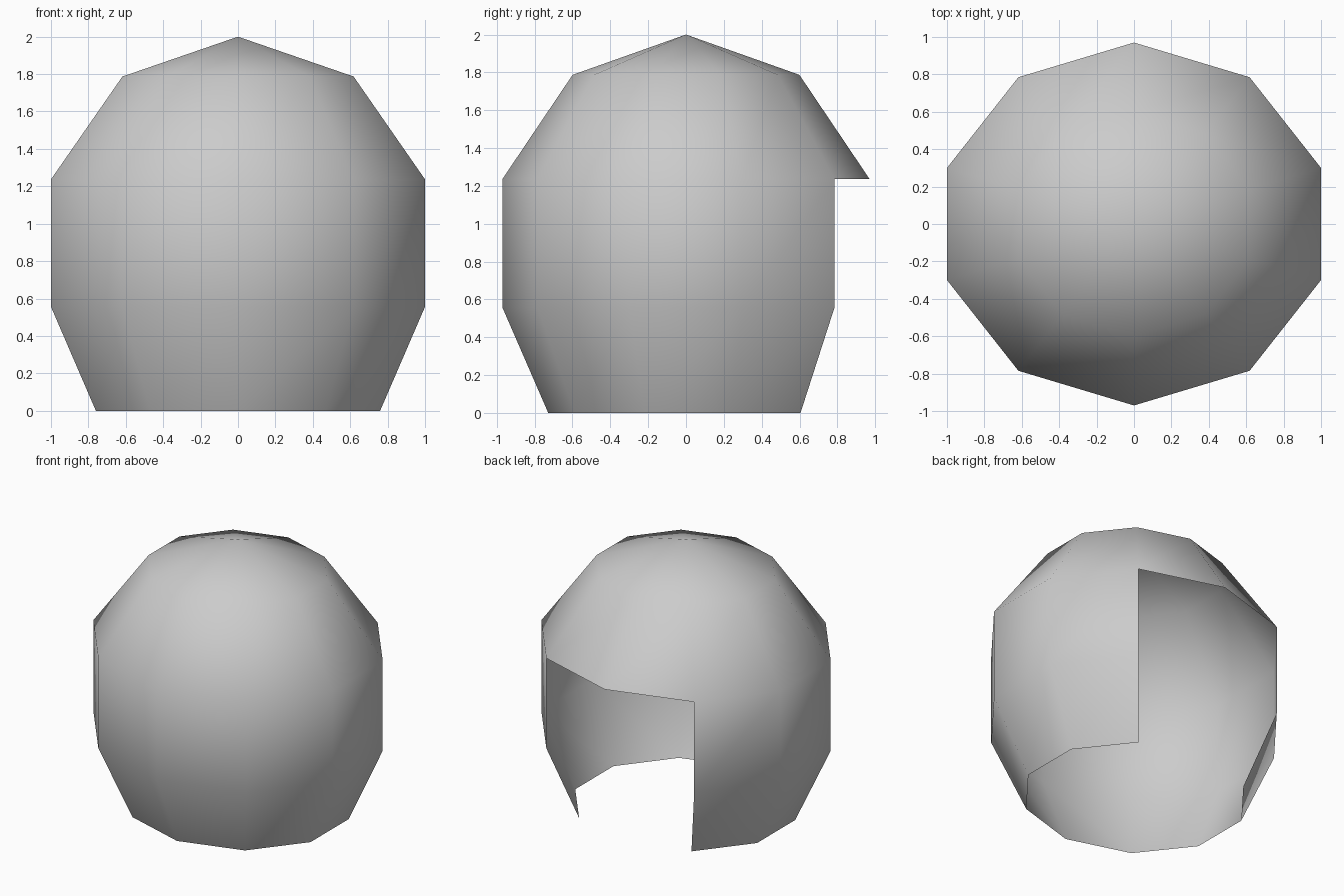
import bpy
import bmesh
from math import sin, cos, pi

if "Cube" in bpy.data.objects:
    bpy.data.objects.remove(bpy.data.objects["Cube"])

SIDES = 10
RX, RY = 1.0515, 0.97      # widest ring, corner radii (a corner points straight back)
# rings from top to bottom: height, scale, y shift
RINGS = [(1.787, 0.618, 0.0), (1.237, 1.0, 0.0), (0.556, 1.0, 0.0), (0.0, 0.76, 0.009)]

bm = bmesh.new()


def ring(z, scale, shift):
    """Ten-sided ring; index 0 is the corner at the middle of the back."""
    return [bm.verts.new((RX * scale * sin(2 * pi * i / SIDES),
                          RY * scale * cos(2 * pi * i / SIDES) + shift, z))
            for i in range(SIDES)]


# Domed crown
rings = [ring(*r) for r in RINGS]
top = bm.verts.new((0, 0, 2.0))
for i in range(SIDES):
    bm.faces.new((top, rings[0][(i + 1) % SIDES], rings[0][i]))

# Side walls, leaving the two rear columns open below the widest ring
for level, (upper, lower) in enumerate(zip(rings, rings[1:])):
    for i in range(SIDES):
        if level > 0 and i in (0, SIDES - 1):
            continue
        j = (i + 1) % SIDES
        bm.faces.new((upper[i], upper[j], lower[j], lower[i]))

# Remove the unused corners of the rear opening
bmesh.ops.delete(bm, geom=[v for v in bm.verts if not v.link_faces], context='VERTS')
bmesh.ops.recalc_face_normals(bm, faces=bm.faces[:])
if sum(f.normal.dot(f.calc_center_median() - top.co * 0.45) for f in bm.faces) < 0:
    bmesh.ops.reverse_faces(bm, faces=bm.faces[:])
for f in bm.faces:
    f.smooth = True

mesh = bpy.data.meshes.new("hair_shell")
bm.to_mesh(mesh)
bm.free()
shell = bpy.data.objects.new("hair_shell", mesh)
bpy.context.collection.objects.link(shell)
